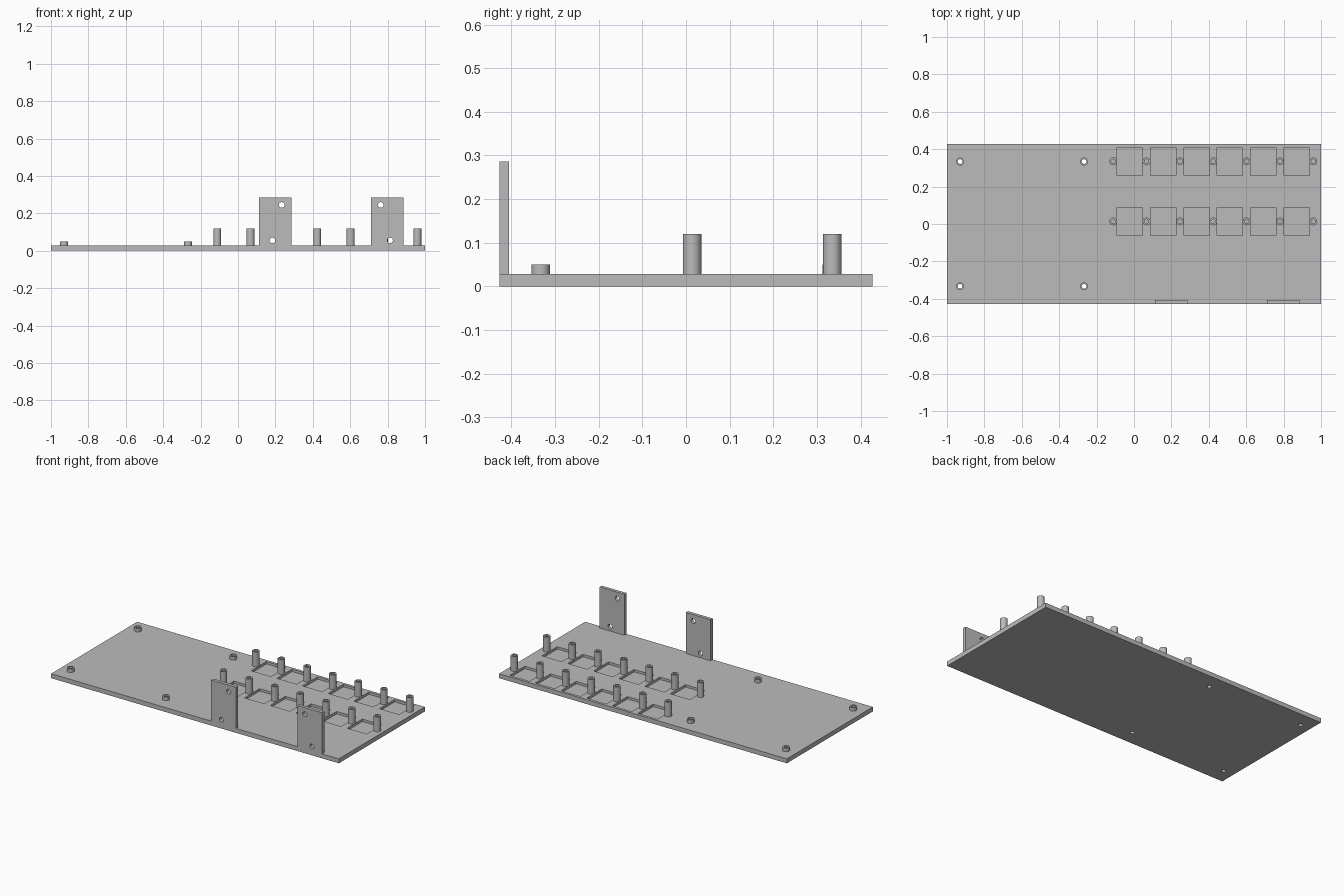
import bpy, math
from mathutils import Vector

if "Cube" in bpy.data.objects:
    bpy.data.objects.remove(bpy.data.objects["Cube"])

grey = bpy.data.materials.new("plain_grey")
grey.diffuse_color = (0.5, 0.5, 0.5, 1)
grey.use_nodes = True
grey.node_tree.nodes["Principled BSDF"].inputs["Base Color"].default_value = grey.diffuse_color

W, D, T = 1.0, 0.427, 0.028          # half width, half depth, plate thickness
POST_X = [-0.111 + 0.1783 * i for i in range(7)]
POST_Y = [0.014, 0.335]
STANDOFFS = [(x, y) for x in (-0.93, -0.267) for y in (-0.333, 0.334)]


def box(name, lo, hi):
    lo, hi = Vector(lo), Vector(hi)
    bpy.ops.mesh.primitive_cube_add(size=1, location=(lo + hi) / 2)
    ob = bpy.context.object
    ob.name = name
    ob.scale = hi - lo
    bpy.ops.object.transform_apply(location=False, rotation=False, scale=True)
    ob.data.materials.append(grey)
    return ob


def rod(name, centre, radius, length, along_y=False):
    rot = (math.pi / 2, 0, 0) if along_y else (0, 0, 0)
    bpy.ops.mesh.primitive_cylinder_add(vertices=32, radius=radius, depth=length,
                                        location=centre, rotation=rot)
    ob = bpy.context.object
    ob.name = name
    ob.data.materials.append(grey)
    return ob


def cut(target, cutters):
    for c in cutters:
        m = target.modifiers.new("cut", "BOOLEAN")
        m.operation, m.solver, m.object = "DIFFERENCE", "EXACT", c
        bpy.context.view_layer.objects.active = target
        bpy.ops.object.modifier_apply(modifier=m.name)
        bpy.data.objects.remove(c)


def tube(name, x, y, z0, z1, outer, inner):
    """Hollow round post, swept from a small rectangular section."""
    n = 32
    section = [(outer, z0), (outer, z1), (inner, z1), (inner, z0)]
    verts = [(r * math.cos(2 * math.pi * i / n), r * math.sin(2 * math.pi * i / n), z)
             for i in range(n) for r, z in section]
    faces = [(4 * i + k, 4 * ((i + 1) % n) + k,
              4 * ((i + 1) % n) + (k + 1) % 4, 4 * i + (k + 1) % 4)
             for i in range(n) for k in range(4)]
    me = bpy.data.meshes.new(name)
    me.from_pydata(verts, [], faces)
    me.materials.append(grey)
    ob = bpy.data.objects.new(name, me)
    ob.location = (x, y, 0)
    bpy.context.collection.objects.link(ob)
    bpy.ops.object.select_all(action="DESELECT")
    ob.select_set(True)
    bpy.context.view_layer.objects.active = ob
    bpy.ops.object.shade_smooth_by_angle(angle=math.radians(35))


# base plate with through holes and shallow pockets between the posts
plate = box("base_plate", (-W, -D, 0), (W, D, T))
cutters = [rod("hole", (x, y, 0), 0.0125, 0.2) for x, y in STANDOFFS]
for y in POST_Y:
    for a, b in zip(POST_X, POST_X[1:]):
        m = (a + b) / 2
        cutters.append(box("pocket", (m - 0.068, y - 0.075, T - 0.015),
                           (m + 0.068, y + 0.075, T + 0.1)))
cut(plate, cutters)

# short standoffs around the through holes
for x, y in STANDOFFS:
    tube("standoff", x, y, T, 0.05, 0.021, 0.0125)

# two rows of tall hollow posts
for y in POST_Y:
    for x in POST_X:
        tube("post", x, y, T, 0.12, 0.021, 0.0115)

# upright mounting tabs along the front edge, mirrored hole layout
for cx, s in ((0.199, 1), (0.798, -1)):
    tab = box("mounting_tab", (cx - 0.086, -D, T), (cx + 0.086, -D + 0.021, 0.286))
    cut(tab, [rod("hole", (cx + s * 0.035, -D, 0.245), 0.015, 0.2, True),
              rod("hole", (cx - s * 0.015, -D, 0.055), 0.015, 0.2, True)])
